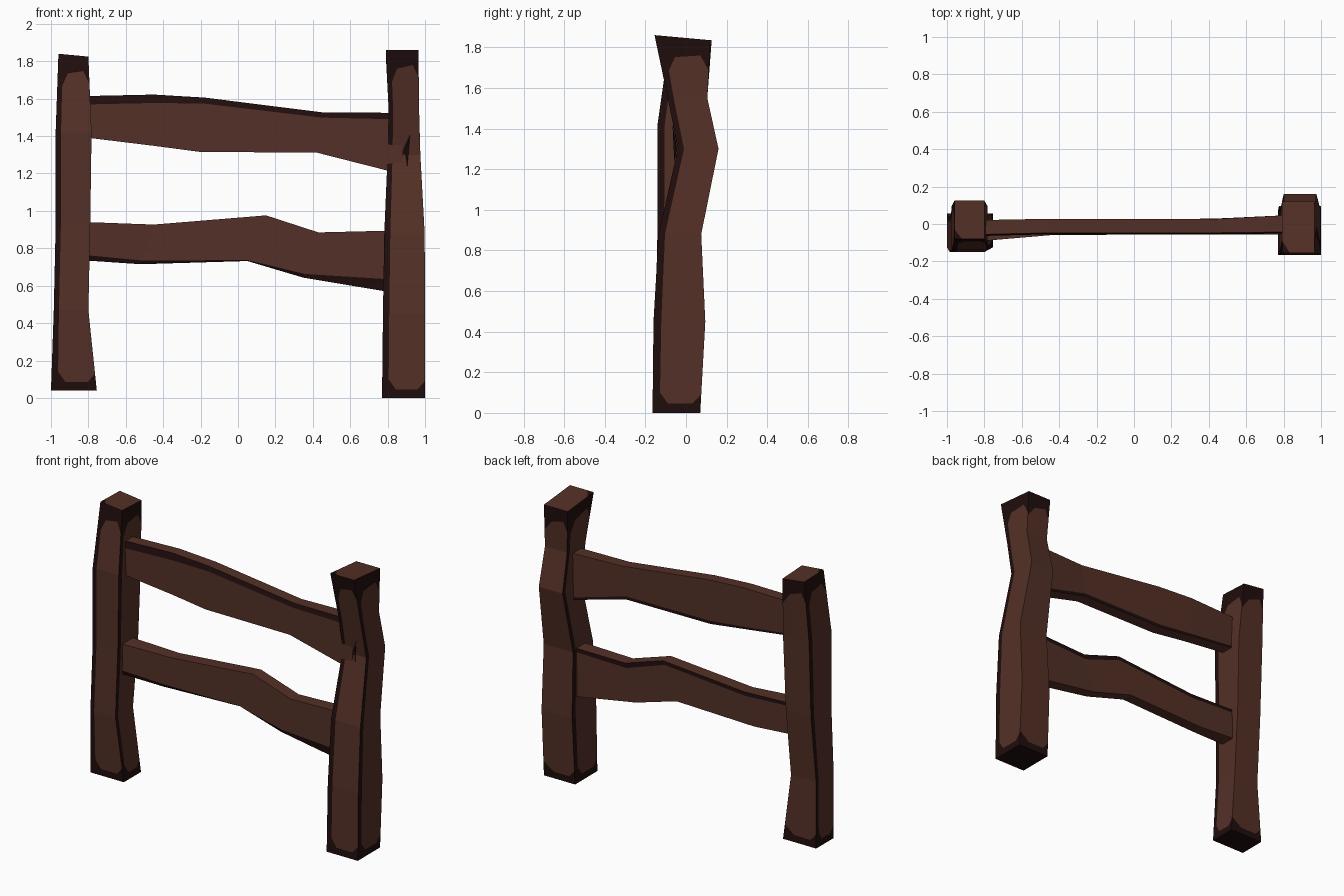
import bpy, bmesh
from mathutils import Vector

if "Cube" in bpy.data.objects:
    bpy.data.objects.remove(bpy.data.objects["Cube"])


def material(name, rgb):
    m = bpy.data.materials.new(name)
    m.diffuse_color = (*rgb, 1)
    m.use_nodes = True
    m.node_tree.nodes["Principled BSDF"].inputs["Base Color"].default_value = m.diffuse_color
    return m


WOOD = material("brown wood", (0.088, 0.030, 0.020))
DARK = material("dark worn edge", (0.0145, 0.0040, 0.0040))


def finish(bm, name):
    bmesh.ops.remove_doubles(bm, verts=bm.verts, dist=0.0005)
    bmesh.ops.recalc_face_normals(bm, faces=bm.faces)
    me = bpy.data.meshes.new(name)
    bm.to_mesh(me)
    bm.free()
    me.materials.append(WOOD)
    me.materials.append(DARK)
    ob = bpy.data.objects.new(name, me)
    bpy.context.collection.objects.link(ob)
    return ob


def add_face(bm, pts, mat):
    f = bm.faces.new([bm.verts.new(p) for p in pts])
    f.material_index = mat


def post(name, keys, top_z):
    """Crooked square post; keys are (z, left, right, front, back)."""
    rings = []
    for i, (z, l, r, f, b) in enumerate(keys):
        zs = top_z if i == len(keys) - 1 else [z] * 4
        corners = [(l, f), (r, f), (r, b), (l, b)]
        rings.append([Vector((x, y, h)) for (x, y), h in zip(corners, zs)])
    bm = bmesh.new()
    for side in range(4):
        # light panel with clipped corners, worn strip on its left edge
        strip = 0 if side == 2 else 1
        us = [0, 0.15, 0.32, 0.82, 1][1 - strip:]
        us[0] = 0
        lifts = [0.10, 0.10, 0.045, 0.045, 0.09][1 - strip:]
        drops = [0.17, 0.17, 0.10, 0.08, 0.15][1 - strip:]
        cols = []
        for u, lift, drop in zip(us, lifts, drops):
            c = [r[side].lerp(r[(side + 1) % 4], u) for r in rings]
            lo = c[0].lerp(c[1], lift / (c[1].z - c[0].z))
            hi = c[-1].lerp(c[-2], drop / (c[-1].z - c[-2].z))
            cols.append([c[0], lo] + c[1:-1] + [hi, c[-1]])
        n = len(cols[0])
        for i in range(len(cols) - 1):
            for k in range(n - 1):
                a, b = cols[i], cols[i + 1]
                dark = k in (0, n - 2) or (strip and i == 0)
                add_face(bm, [a[k], b[k], b[k + 1], a[k + 1]], int(dark))
    add_face(bm, rings[0], 1)
    # cut end on top with two dark corners
    t = rings[-1]
    p, q = t[0].lerp(t[1], 0.25), t[0].lerp(t[3], 0.25)
    add_face(bm, [t[0], p, q], 1)
    add_face(bm, [p, t[1], t[2], t[3], q], 0)
    return finish(bm, name)


def rail(name, keys, front_band_top):
    """Crooked plank; keys are (x top, x bottom, top, bottom, front, back, front band, back band)."""
    bm = bmesh.new()
    secs = []
    for xt, xb, t, b, f, k, fb, bb in keys:
        ft, fbm = Vector((xt, f, t)), Vector((xb, f, b))
        kt, kb = Vector((xt, k, t)), Vector((xb, k, b))
        h = t - b
        if front_band_top:
            fm, km = ft.lerp(fbm, fb / h), kb.lerp(kt, bb / h)
            ft.y += 0.008
        else:
            fm, km = fbm.lerp(ft, fb / h), kt.lerp(kb, bb / h)
            fbm.y += 0.008
        secs.append([ft, fm, fbm, kb, km, kt])
    dark = (0, 3) if front_band_top else (1, 4)
    for s, e in zip(secs, secs[1:]):
        for j in range(6):
            m = (j + 1) % 6
            add_face(bm, [s[j], s[m], e[m], e[j]], int(j in dark))
    add_face(bm, secs[0], 0)
    add_face(bm, secs[-1], 0)
    return finish(bm, name)


# Posts
post("left_post", [
    (0.04, -1.0, -0.755, -0.125, 0.055),
    (0.47, -0.985, -0.80, -0.15, 0.035),
    (0.92, -0.975, -0.79, -0.14, 0.075),
    (1.42, -0.975, -0.783, -0.14, 0.095),
    (1.83, -0.96, -0.80, -0.08, 0.125)], (1.84, 1.825, 1.815, 1.835))
post("right_post", [
    (0.0, 0.77, 1.0, -0.165, 0.07),
    (0.45, 0.775, 1.0, -0.16, 0.095),
    (0.88, 0.782, 0.998, -0.135, 0.075),
    (1.30, 0.80, 0.975, -0.04, 0.16),
    (1.55, 0.805, 0.968, -0.09, 0.105),
    (1.86, 0.79, 0.965, -0.155, 0.12)], (1.86, 1.86, 1.835, 1.835))

# Rails
rail("upper_rail", [
    (-0.86, -0.86, 1.613, 1.398, -0.065, 0.02, 0.045, 0.012),
    (-0.45, -0.45, 1.622, 1.348, -0.055, 0.028, 0.045, 0.015),
    (-0.18, -0.20, 1.606, 1.315, -0.055, 0.028, 0.032, 0.02),
    (0.45, 0.42, 1.527, 1.312, -0.055, 0.028, 0.028, 0.02),
    (0.88, 0.88, 1.524, 1.195, -0.05, 0.05, 0.035, 0.015)], True)
rail("lower_rail", [
    (-0.86, -0.86, 0.942, 0.738, -0.095, 0.02, 0.03, 0.02),
    (-0.45, -0.52, 0.927, 0.715, -0.06, 0.025, 0.02, 0.025),
    (0.15, 0.05, 0.976, 0.732, -0.055, 0.028, 0.005, 0.025),
    (0.43, 0.35, 0.885, 0.643, -0.055, 0.028, 0.02, 0.03),
    (0.88, 0.88, 0.896, 0.555, -0.055, 0.04, 0.075, 0.025)], False)

# Small dark nick on the front of the right post
bm = bmesh.new()
add_face(bm, [(0.868, -0.046, 1.302), (0.895, -0.044, 1.302), (0.92, -0.066, 1.41)], 1)
add_face(bm, [(0.895, -0.044, 1.302), (0.905, -0.058, 1.24), (0.92, -0.066, 1.41)], 1)
finish(bm, "post_nick")
